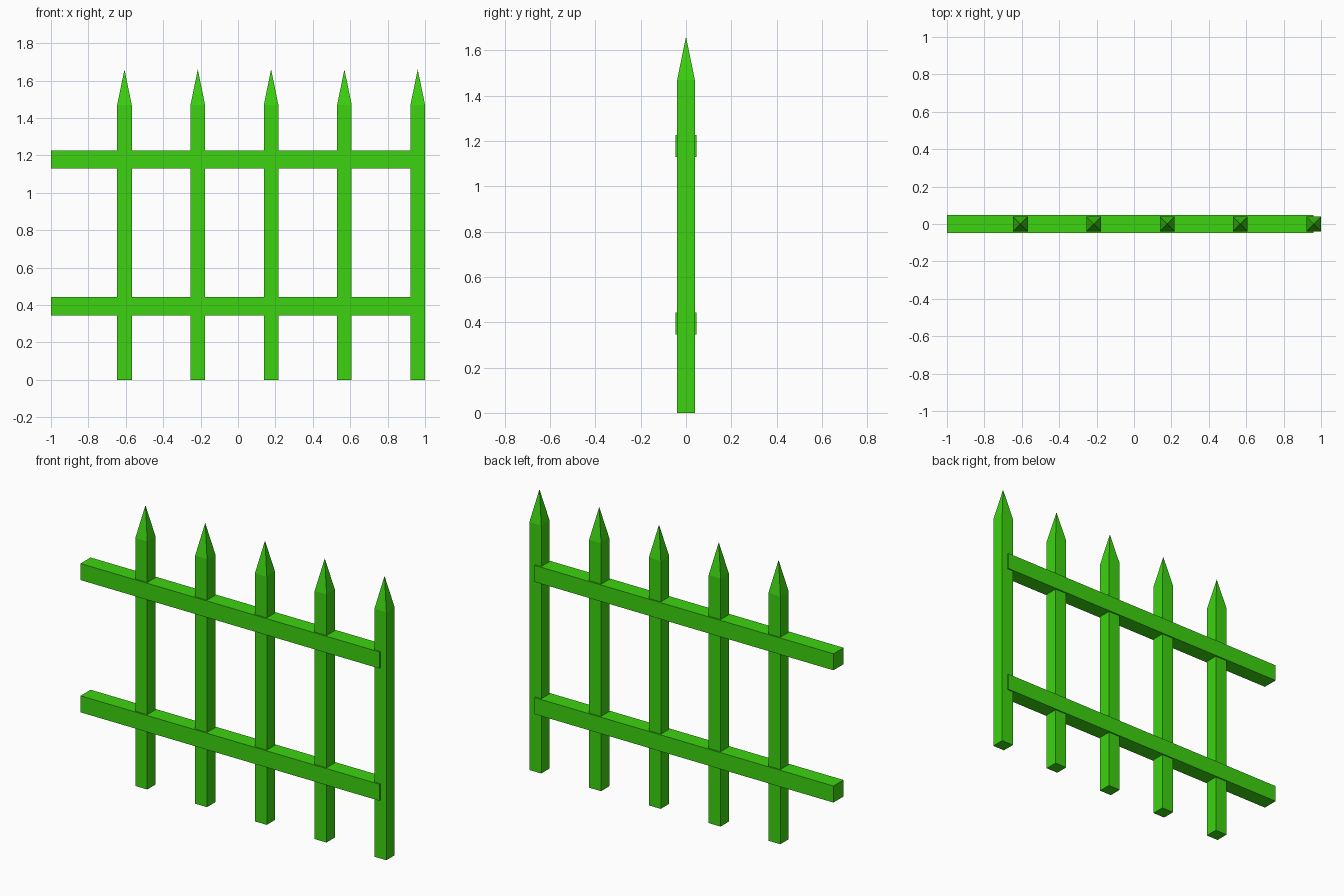
import bpy
import bmesh

cube = bpy.data.objects.get("Cube")
if cube:
    bpy.data.objects.remove(cube, do_unlink=True)

GREEN = (0.045, 0.65, 0.005, 1.0)
green = bpy.data.materials.new("bright green")
green.use_nodes = True
green.diffuse_color = GREEN
green.node_tree.nodes["Principled BSDF"].inputs["Base Color"].default_value = GREEN


def add_object(name, bm, location):
    bmesh.ops.recalc_face_normals(bm, faces=bm.faces)
    mesh = bpy.data.meshes.new(name)
    bm.to_mesh(mesh)
    bm.free()
    mesh.materials.append(green)
    obj = bpy.data.objects.new(name, mesh)
    obj.location = location
    bpy.context.collection.objects.link(obj)


def box(size):
    bm = bmesh.new()
    bmesh.ops.create_cube(bm, size=1)
    bmesh.ops.scale(bm, vec=size, verts=bm.verts)
    return bm


POST_WIDTH, SHOULDER, TIP = 0.078, 1.47, 1.66
SPACING, LAST_X = 0.392, 0.961
LEFT_END = -1.0

# Square posts, each with its top face drawn up to a pyramid point
for i in range(5):
    bm = box((POST_WIDTH, POST_WIDTH, SHOULDER))
    bmesh.ops.translate(bm, vec=(0, 0, SHOULDER / 2), verts=bm.verts)
    top = max(bm.faces, key=lambda f: f.calc_center_median().z)
    spike = bmesh.ops.poke(bm, faces=[top])
    spike["verts"][0].co.z = TIP
    add_object(f"post_{i + 1}", bm, (LAST_X - (4 - i) * SPACING, 0, 0))

# Horizontal rails, ending at the middle of the last post
for name, z in (("lower_rail", 0.394), ("upper_rail", 1.178)):
    bm = box((LAST_X - LEFT_END, 0.094, 0.098))
    add_object(name, bm, ((LAST_X + LEFT_END) / 2, 0, z))
